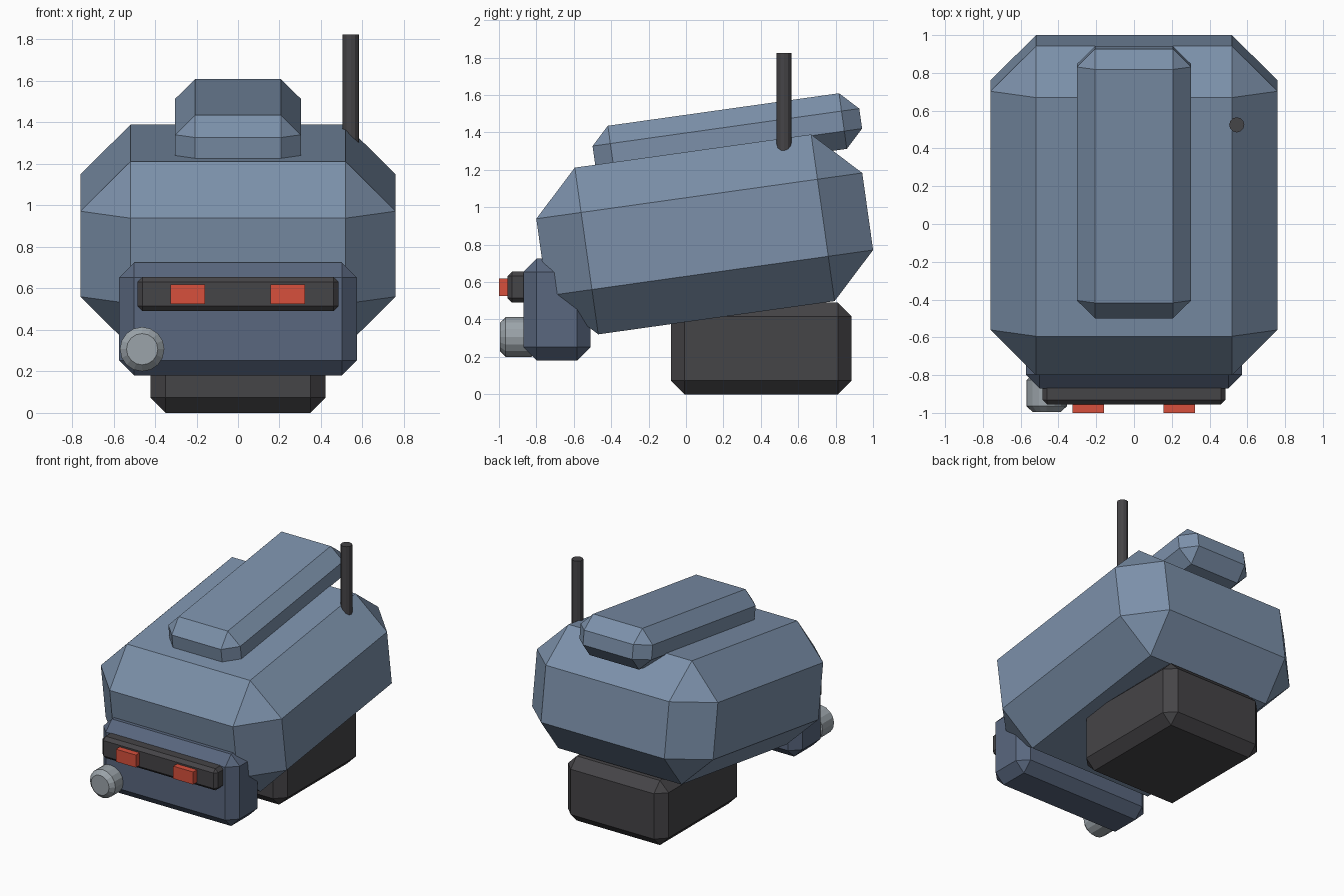
import bpy
import bmesh
from math import radians
from mathutils import Matrix

cube = bpy.data.objects.get("Cube")
if cube:
    bpy.data.objects.remove(cube, do_unlink=True)


def material(name, color):
    mat = bpy.data.materials.new(name)
    mat.use_nodes = True
    rgba = (*color, 1)
    mat.diffuse_color = rgba
    bsdf = next(n for n in mat.node_tree.nodes if n.type == 'BSDF_PRINCIPLED')
    bsdf.inputs["Base Color"].default_value = rgba
    return mat


steel_blue = material("steel blue", (0.20, 0.28, 0.40))
slate_blue = material("slate blue", (0.10, 0.135, 0.21))
charcoal = material("charcoal", (0.06, 0.058, 0.063))
grey = material("light grey", (0.33, 0.37, 0.40))
red = material("signal red", (0.68, 0.08, 0.045))


def finish(bm, name, mat, location, rotation=0):
    bmesh.ops.recalc_face_normals(bm, faces=bm.faces[:])
    mesh = bpy.data.meshes.new(name)
    bm.to_mesh(mesh)
    bm.free()
    mesh.materials.append(mat)
    obj = bpy.data.objects.new(name, mesh)
    obj.location = location
    obj.rotation_euler.x = radians(rotation)
    bpy.context.collection.objects.link(obj)
    return obj


def box(name, mat, center, size, chamfer=0, tilt=0):
    """Box with every edge cut by a flat chamfer."""
    bm = bmesh.new()
    bmesh.ops.create_cube(bm, size=1, matrix=Matrix.Diagonal((*size, 1)))
    if chamfer:
        bmesh.ops.bevel(bm, geom=bm.edges[:], offset=chamfer, segments=1,
                        profile=0.5, affect='EDGES', clamp_overlap=True)
    return finish(bm, name, mat, center, tilt)


def rod(name, mat, center, radius, depth, sides, chamfer=0, tilt=0):
    """Cylinder whose end rims can be chamfered."""
    bm = bmesh.new()
    bmesh.ops.create_cone(bm, cap_ends=True, segments=sides, radius1=radius,
                          radius2=radius, depth=depth)
    if chamfer:
        rims = [e for e in bm.edges
                if abs(e.verts[0].co.z - e.verts[1].co.z) < depth / 2]
        bmesh.ops.bevel(bm, geom=rims, offset=chamfer, segments=1,
                        profile=0.5, affect='EDGES')
    return finish(bm, name, mat, center, tilt)


# Tilted main shell and the pack lying on its roof
TILT = 8
box("main_body", steel_blue, (0, 0.10, 0.855), (1.52, 1.76, 0.90), 0.242, TILT)
box("roof_pack", steel_blue, (0, 0.221, 1.374), (0.605, 1.44, 0.30), 0.096, TILT)

# Base block under the rear
box("base", charcoal, (0, 0.4025, 0.245), (0.845, 0.965, 0.49), 0.073)

# Front panel with visor and two lights
box("front_panel", slate_blue, (0, -0.69, 0.4525), (1.146, 0.36, 0.545), 0.072)
box("visor", charcoal, (0, -0.88, 0.573), (0.97, 0.15, 0.165), 0.024)
for side, x in (("left", 0.24), ("right", -0.242)):
    box(side + "_light", red, (x, -0.965, 0.572), (0.168, 0.07, 0.095))

# Round lamp on the lower corner, facing forward
rod("lamp", grey, (-0.462, -0.895, 0.307), 0.107, 0.20, 16, 0.031, 90)

# Aerial rising from the left shoulder
rod("antenna", charcoal, (0.544, 0.525, 1.5125), 0.04, 0.625, 12)
